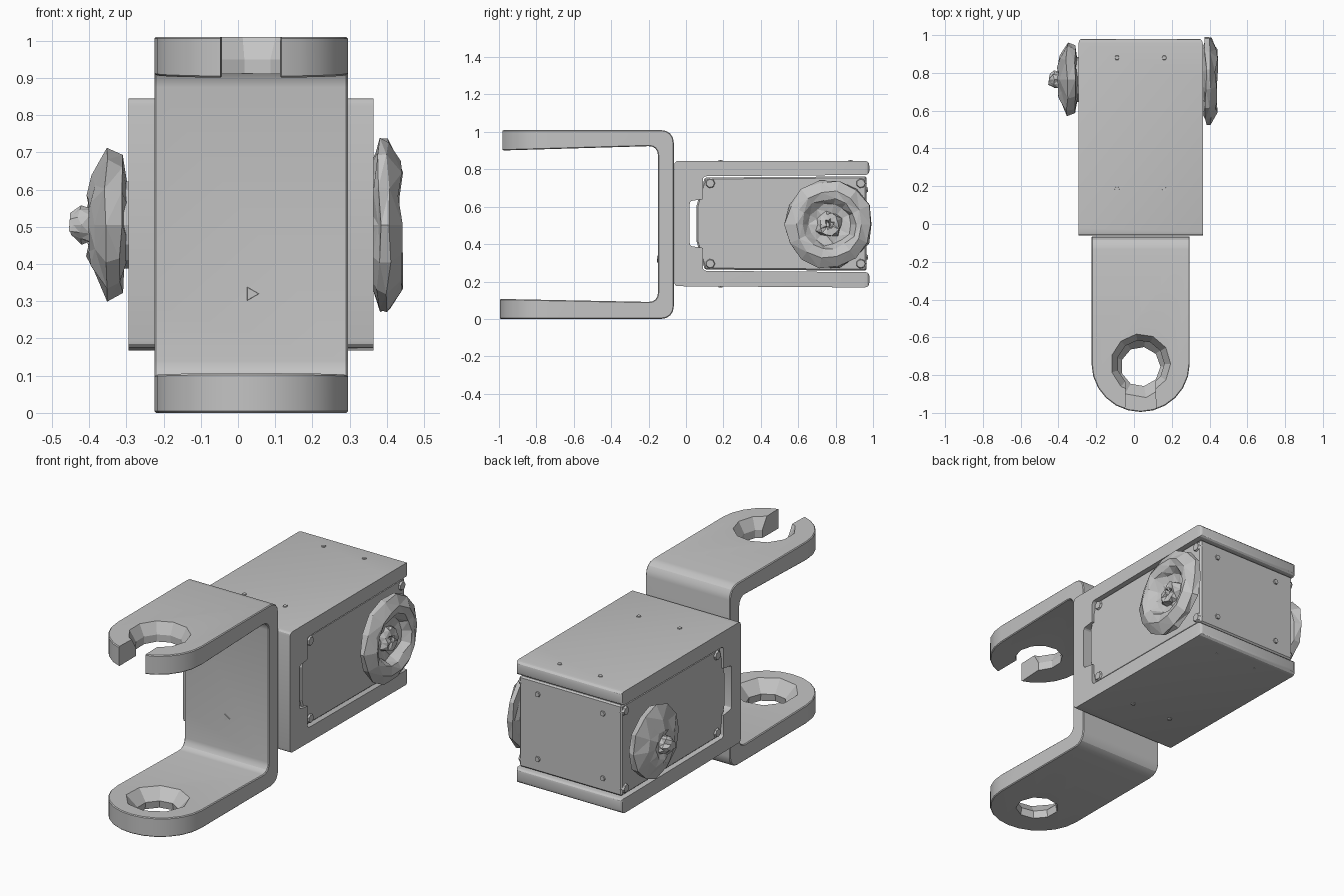
import bpy, bmesh, math, random
from mathutils import Vector

random.seed(4)
cube = bpy.data.objects.get("Cube")
if cube:
    bpy.data.objects.remove(cube, do_unlink=True)

grey = bpy.data.materials.new("plain grey")
grey.use_nodes = True
grey.diffuse_color = (0.55, 0.55, 0.55, 1)
grey.node_tree.nodes["Principled BSDF"].inputs["Base Color"].default_value = grey.diffuse_color

# Coordinate order used when a shape is built along an axis
PLACE = {"x": lambda h, u, v: Vector((h, u, v)),
         "y": lambda h, u, v: Vector((u, h, v)),
         "z": lambda h, u, v: Vector((u, v, h))}


def finish(name, bm):
    bmesh.ops.recalc_face_normals(bm, faces=bm.faces)
    mesh = bpy.data.meshes.new(name)
    bm.to_mesh(mesh)
    bm.free()
    obj = bpy.data.objects.new(name, mesh)
    bpy.context.collection.objects.link(obj)
    mesh.materials.append(grey)
    return obj


def rounded(corners, steps=4):
    """Replace each (u, v, radius) corner by a short curve."""
    out = []
    for i, (u, v, r) in enumerate(corners):
        p = Vector((u, v))
        if r == 0:
            out.append(p)
            continue
        a = p + (Vector(corners[i - 1][:2]) - p).normalized() * r
        b = p + (Vector(corners[(i + 1) % len(corners)][:2]) - p).normalized() * r
        for k in range(steps + 1):
            t = k / steps
            w = 0.85 * 2 * t * (1 - t)
            arc = a * (1 - t) ** 2 + p * w + b * t ** 2
            out.append(arc / ((1 - t) ** 2 + w + t ** 2))
    return out


def prism(name, points, axis, low, high):
    bm = bmesh.new()
    rings = [[bm.verts.new(PLACE[axis](h, u, v)) for u, v in points] for h in (low, high)]
    bm.faces.new(rings[0])
    bm.faces.new(rings[1])
    n = len(points)
    for i in range(n):
        j = (i + 1) % n
        bm.faces.new((rings[0][i], rings[0][j], rings[1][j], rings[1][i]))
    return finish(name, bm)


def lathe(name, profile, axis, centre, sides=14, rough=0.0):
    """Spin (height, radius) pairs; rough gives chipped, uneven facets."""
    bm = bmesh.new()
    rings = []
    for h, r in profile:
        ring = []
        for i in range(sides):
            a = 2 * math.pi * i / sides
            rr = r + random.uniform(-rough, 0.3 * rough)
            hh = h + random.uniform(-rough, rough) * 0.5
            ring.append(bm.verts.new(PLACE[axis](hh, centre[0] + rr * math.cos(a),
                                                 centre[1] + rr * math.sin(a))))
        rings.append(ring)
    bm.faces.new(rings[0])
    bm.faces.new(rings[-1])
    for lo, hi in zip(rings, rings[1:]):
        for i in range(sides):
            j = (i + 1) % sides
            bm.faces.new((lo[i], lo[j], hi[j], hi[i]))
    if rough:
        bmesh.ops.triangulate(bm, faces=bm.faces)
    return finish(name, bm)


def bake(obj):
    bpy.context.view_layer.update()
    dg = bpy.context.evaluated_depsgraph_get()
    mesh = bpy.data.meshes.new_from_object(obj.evaluated_get(dg))
    obj.modifiers.clear()
    obj.data = mesh


def cut(obj, tool, operation="DIFFERENCE"):
    mod = obj.modifiers.new("cut", "BOOLEAN")
    mod.operation, mod.solver, mod.object = operation, "EXACT", tool
    bake(obj)
    bpy.data.objects.remove(tool, do_unlink=True)


def bevel(obj, width, segments=1):
    mod = obj.modifiers.new("bevel", "BEVEL")
    mod.width, mod.segments = width, segments
    mod.limit_method, mod.angle_limit = "ANGLE", math.radians(40)
    bake(obj)


def smooth(obj):
    bpy.ops.object.select_all(action="DESELECT")
    obj.select_set(True)
    bpy.context.view_layer.objects.active = obj
    bpy.ops.object.shade_smooth_by_angle(angle=math.radians(25))


MID = 0.035          # shared centre line in x
HUB = (0.765, 0.505)   # rotation axis of the motor in y, z

# Front fork: C-shaped strip with rounded arm ends
fork = prism("front_fork", rounded([
    (-1.0, 0.0, 0), (-0.065, 0.0, 0.07), (-0.065, 1.01, 0.07), (-1.0, 1.01, 0),
    (-1.0, 0.90, 0), (-0.15, 0.925, 0.05), (-0.15, 0.09, 0.05), (-1.0, 0.107, 0)]),
    "x", MID - 0.26, MID + 0.26)
tip = [(MID - 0.26 * math.cos(a), -0.74 - 0.255 * math.sin(a))
       for a in (math.pi * k / 12 for k in range(13))]
cut(fork, prism("outline", tip + [(MID + 0.26, 0.1), (MID - 0.26, 0.1)], "z", -0.1, 1.2),
    "INTERSECT")
bevel(fork, 0.012)

# Lower closed hole and upper open slot, both flared
cut(fork, lathe("lower_hole", [(-0.05, 0.12), (0.04, 0.105), (0.12, 0.18)], "z",
                (MID, -0.755), 9))
cut(fork, lathe("upper_hole", [(0.86, 0.125), (0.95, 0.125), (1.03, 0.17)], "z",
                (MID, -0.74), 11))
mouth = [(MID - 0.075, -0.74), (MID + 0.075, -0.74), (MID + 0.085, -1.1), (MID - 0.085, -1.1)]
cut(fork, prism("slot_mouth", mouth, "z", 0.8, 1.1))
smooth(fork)

# Motor bracket: C opening to the back with a notch in its web
bracket = prism("motor_bracket", rounded([
    (-0.062, 0.175, 0.02), (0.98, 0.168, 0.025), (0.98, 0.25, 0.02),
    (0.09, 0.257, 0.02), (0.09, 0.38, 0), (0.02, 0.39, 0.015), (0.02, 0.63, 0.015),
    (0.09, 0.64, 0), (0.09, 0.763, 0.02), (0.98, 0.77, 0.02), (0.98, 0.845, 0.025),
    (-0.062, 0.845, 0.02)], 3), "x", MID - 0.329, MID + 0.329)
plan = rounded([(MID - 0.329, -0.2, 0), (MID + 0.329, -0.2, 0),
                (MID + 0.329, 0.985, 0.03), (MID - 0.329, 0.985, 0.03)], 3)
cut(bracket, prism("outline", plan, "z", 0, 1), "INTERSECT")
bevel(bracket, 0.008)
smooth(bracket)

# Motor body between the bracket arms
body = prism("motor_body", [
    (0.10, 0.264), (0.055, 0.42), (0.055, 0.60), (0.10, 0.756),
    (0.965, 0.762), (0.965, 0.258)], "x", MID - 0.315, MID + 0.315)
bevel(body, 0.008)

# Output horn on the left: ring, dished face and hub
lathe("left_horn", [(0.34, 0.13), (0.37, 0.20), (0.38, 0.238), (0.405, 0.238),
                    (0.437, 0.185), (0.43, 0.145), (0.385, 0.115), (0.38, 0.075),
                    (0.41, 0.06), (0.41, 0.03), (0.39, 0.02)],
      "x", HUB, 14, 0.016)

# Idler horn on the right: flange, stepped disc and boss
lathe("right_flange", [(-0.27, 0.12), (-0.312, 0.12)], "x", HUB)
lathe("right_horn", [(-0.30, 0.10), (-0.315, 0.19), (-0.355, 0.205), (-0.39, 0.13),
                     (-0.402, 0.085), (-0.395, 0.05), (-0.425, 0.05), (-0.448, 0.03)],
      "x", HUB, 12, 0.013)

# Small screws on the bracket arms, body back, body sides and fork web
for x in (-0.09, 0.16):
    for y in (0.185, 0.88):
        lathe("top_screw", [(0.83, 0.016), (0.849, 0.012)], "z", (x, y), 6)
        lathe("bottom_screw", [(0.19, 0.016), (0.168, 0.012)], "z", (x, y), 6)
for x in (MID - 0.2, MID + 0.2):
    for z in (0.33, 0.69):
        lathe("back_screw", [(0.95, 0.018), (0.973, 0.014)], "y", (x, z), 6)
for side in (-1, 1):
    for y in (0.13, 0.935):
        for z in (0.295, 0.725):
            lathe("side_screw", [(MID + side * 0.30, 0.032), (MID + side * 0.325, 0.022)],
                  "x", (y, z), 7)
lathe("web_screw", [(-0.14, 0.025), (-0.154, 0.02)], "y", (MID, 0.32), 3)
